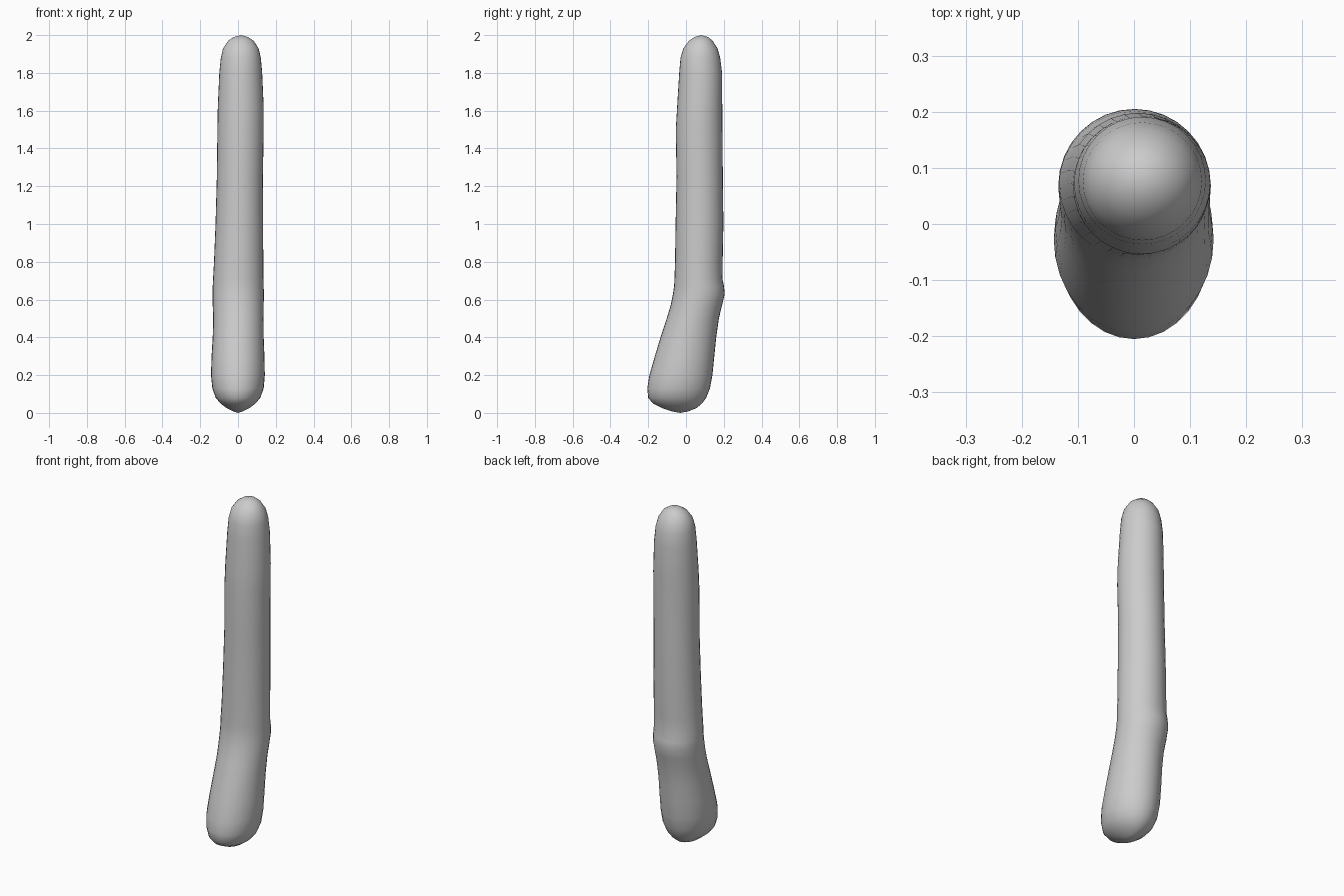
import bpy, bmesh, math

# Cross-sections of the stick: z, x min, x max, y min, y max
SECTIONS = [
    (0.008, -.025, .025, -.075, .012),
    (0.025, -.060, .060, -.125, .055),
    (0.05, -.093, .093, -.175, .085),
    (0.08, -.118, .118, -.200, .107),
    (0.13, -.136, .136, -.205, .127),
    (0.20, -.143, .142, -.194, .140),
    (0.30, -.140, .140, -.165, .150),
    (0.40, -.134, .136, -.135, .160),
    (0.50, -.131, .135, -.102, .174),
    (0.57, -.134, .136, -.081, .191),
    (0.63, -.135, .137, -.069, .205),
    (0.67, -.134, .136, -.063, .201),
    (0.71, -.132, .135, -.061, .193),
    (0.80, -.127, .134, -.058, .194),
    (1.00, -.119, .133, -.055, .198),
    (1.25, -.112, .132, -.050, .195),
    (1.50, -.109, .136, -.054, .193),
    (1.62, -.107, .136, -.047, .192),
    (1.80, -.099, .128, -.036, .191),
    (1.88, -.091, .121, -.029, .181),
    (1.93, -.079, .109, -.014, .167),
    (1.97, -.052, .083, .015, .141),
    (1.99, -.022, .053, .045, .117),
]
SIDES = 32

bm = bmesh.new()
rings = []
for z, x0, x1, y0, y1 in SECTIONS:
    ring = []
    for i in range(SIDES):
        a = math.tau * i / SIDES
        ring.append(bm.verts.new(((x0 + x1) / 2 + (x1 - x0) / 2 * math.cos(a),
                                  (y0 + y1) / 2 + (y1 - y0) / 2 * math.sin(a), z)))
    rings.append(ring)

# Side walls
for lo, hi in zip(rings, rings[1:]):
    for i in range(SIDES):
        j = (i + 1) % SIDES
        bm.faces.new((lo[i], lo[j], hi[j], hi[i]))

# Rounded ends
bottom = bm.verts.new((0, -.03, 0))
top = bm.verts.new((.015, .08, 2))
for i in range(SIDES):
    j = (i + 1) % SIDES
    bm.faces.new((bottom, rings[0][j], rings[0][i]))
    bm.faces.new((top, rings[-1][i], rings[-1][j]))

for f in bm.faces:
    f.smooth = True
mesh = bpy.data.meshes.new("bent_stick")
bm.to_mesh(mesh)
bm.free()
bpy.context.collection.objects.link(bpy.data.objects.new("bent_stick", mesh))
